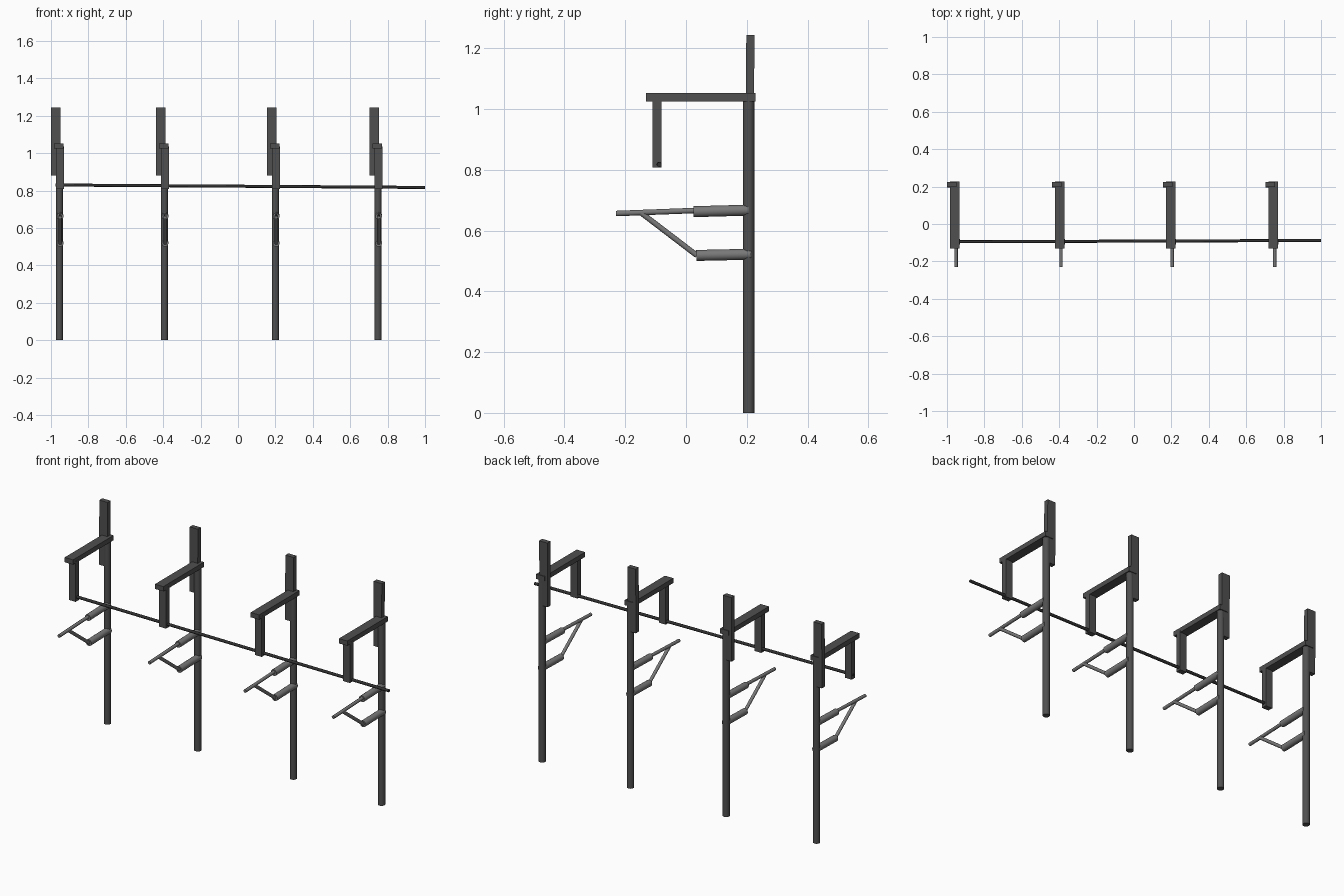
import bpy, math
from mathutils import Vector

if "Cube" in bpy.data.objects:
    bpy.data.objects.remove(bpy.data.objects["Cube"])


def material(name, v):
    m = bpy.data.materials.new(name)
    m.diffuse_color = (v, v, v, 1)
    m.use_nodes = True
    m.node_tree.nodes["Principled BSDF"].inputs["Base Color"].default_value = m.diffuse_color
    return m


STEEL = material("dark_steel", 0.08)
FITTING = material("grey_fitting", 0.19)
CABLE = material("black_cable", 0.03)


def smooth(ob):
    bpy.ops.object.select_all(action='DESELECT')
    ob.select_set(True)
    bpy.context.view_layer.objects.active = ob
    bpy.ops.object.shade_smooth_by_angle(angle=math.radians(40))


def tube(name, a, b, r, mat, sides=16):
    a, b = Vector(a), Vector(b)
    d = b - a
    bpy.ops.mesh.primitive_cylinder_add(vertices=sides, radius=r, depth=d.length,
                                        location=(a + b) / 2,
                                        rotation=d.to_track_quat('Z', 'Y').to_euler())
    ob = bpy.context.object
    ob.name = name
    ob.data.materials.append(mat)
    smooth(ob)


def box(name, lo, hi, tilt=0):
    lo, hi = Vector(lo), Vector(hi)
    bpy.ops.mesh.primitive_cube_add(size=1, location=(lo + hi) / 2, rotation=(tilt, 0, 0))
    ob = bpy.context.object
    ob.name = name
    ob.scale = hi - lo
    ob.data.materials.append(STEEL)


# four identical poles, x is the pole axis
for i, x in enumerate((-0.955, -0.394, 0.200, 0.748)):
    n = f"_{i + 1}"
    # main pole
    tube("pole" + n, (x, 0.206, 0), (x, 0.206, 1.04), 0.0187, STEEL)
    # upper post, top arm and hanger
    box("upper_post" + n, (x - 0.045, 0.197, 0.882), (x + 0.006, 0.224, 1.243), -0.008)
    box("top_arm" + n, (x - 0.029, -0.132, 1.025), (x + 0.023, 0.228, 1.052))
    box("hanger" + n, (x - 0.018, -0.110, 0.808), (x + 0.024, -0.080, 1.035))
    # cantilever insulators and thin tubes
    c = x + 0.004
    tube("upper_insulator" + n, (c, 0.206, 0.667), (c, 0.025, 0.662), 0.018, FITTING)
    tube("lower_insulator" + n, (c, 0.214, 0.522), (c, 0.034, 0.518), 0.018, FITTING)
    tube("cantilever_tube" + n, (c, 0.06, 0.667), (c, -0.230, 0.656), 0.009, FITTING)
    tube("diagonal_tube" + n, (c, -0.150, 0.660), (c, 0.036, 0.518), 0.009, FITTING)

# feeder wire along the hangers
tube("wire", (-0.975, -0.095, 0.830), (1.0, -0.088, 0.817), 0.008, CABLE, 12)
